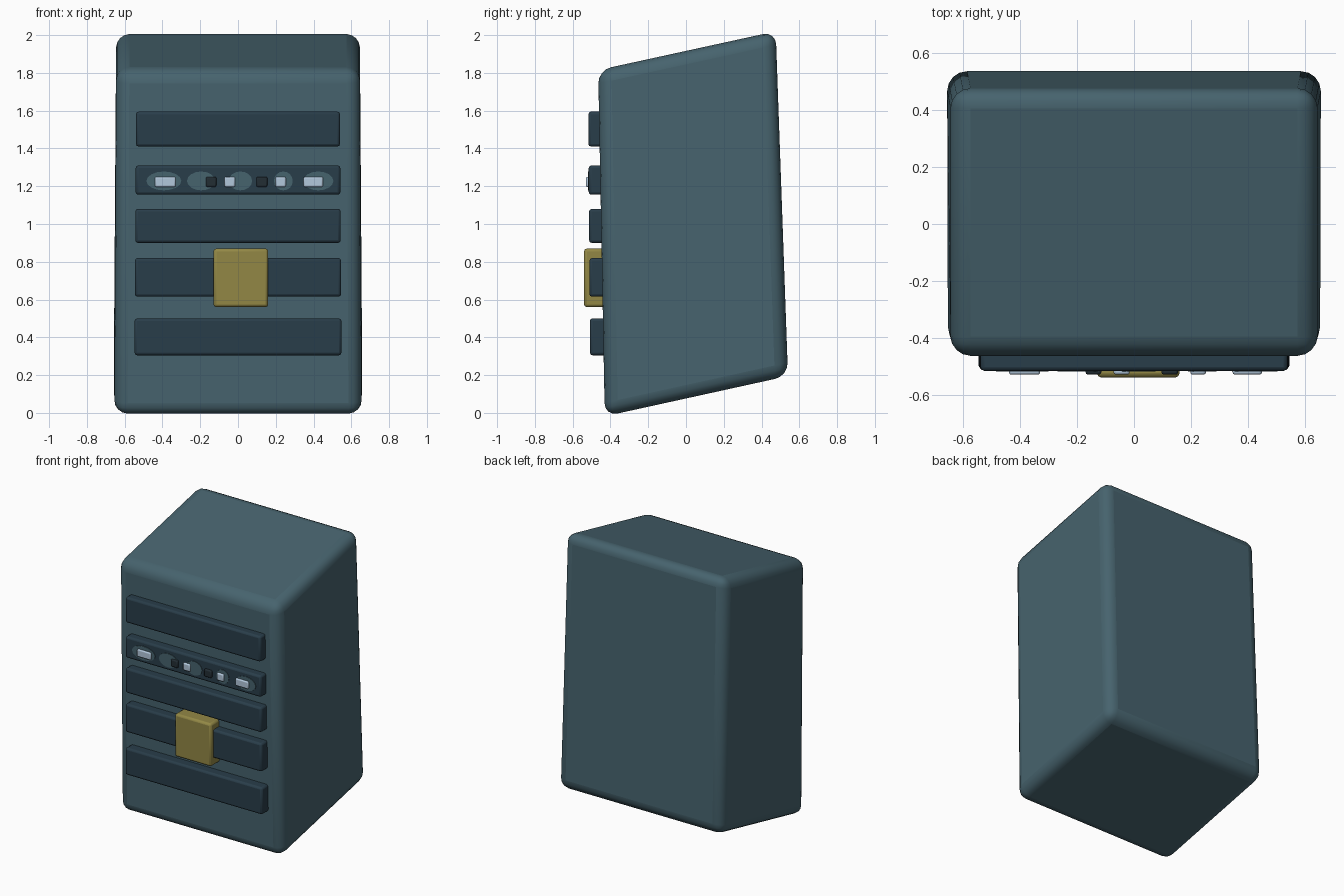
import bpy, bmesh, math
from mathutils import Matrix

cube = bpy.data.objects.get("Cube")
if cube:
    bpy.data.objects.remove(cube, do_unlink=True)


def material(name, rgb):
    m = bpy.data.materials.new(name)
    m.use_nodes = True
    m.diffuse_color = (*rgb, 1)
    m.node_tree.nodes["Principled BSDF"].inputs["Base Color"].default_value = (*rgb, 1)
    return m


SLATE = material("slate blue", (0.062, 0.125, 0.155))
NAVY = material("dark navy", (0.022, 0.047, 0.068))
GOLD = material("dull gold", (0.29, 0.245, 0.06))
SILVER = material("pale silver", (0.45, 0.58, 0.72))
BLACK = material("near black", (0.016, 0.026, 0.034))


def finish(name, bm, mat, bevel, segments=2):
    bmesh.ops.recalc_face_normals(bm, faces=bm.faces)
    me = bpy.data.meshes.new(name)
    bm.to_mesh(me)
    bm.free()
    me.materials.append(mat)
    ob = bpy.data.objects.new(name, me)
    bpy.context.collection.objects.link(ob)
    if bevel:
        mod = ob.modifiers.new("rounded edges", 'BEVEL')
        mod.width, mod.segments = bevel, segments
        mod.limit_method = 'NONE'
    bpy.ops.object.select_all(action='DESELECT')
    ob.select_set(True)
    bpy.context.view_layer.objects.active = ob
    bpy.ops.object.shade_smooth_by_angle(angle=math.radians(35))
    return ob


def box(name, x, y, z, mat, bevel):
    """Rounded box from ranges along each axis."""
    bm = bmesh.new()
    bmesh.ops.create_cube(bm, size=1)
    for v in bm.verts:
        v.co = [(lo + hi) / 2 + c * (hi - lo)
                for c, (lo, hi) in zip(v.co, (x, y, z))]
    return finish(name, bm, mat, bevel)


# Slanted cabinet body: side profile corners as (half width, y, z)
profile = [(0.655, -0.43, -0.018), (0.658, 0.54, 0.195),
           (0.645, 0.475, 2.02), (0.645, -0.465, 1.815)]
bm = bmesh.new()
left = [bm.verts.new((w, y, z)) for w, y, z in profile]
right = [bm.verts.new((-w, y, z)) for w, y, z in profile]
bm.faces.new(left)
bm.faces.new(right[::-1])
for i in range(4):
    j = (i + 1) % 4
    bm.faces.new((left[i], right[i], right[j], left[j]))
finish("cabinet_body", bm, SLATE, 0.07, 4)

# Front slats, leaning slightly with the front face
slats = [(1.41, 1.595), (1.155, 1.31), (0.90, 1.08), (0.615, 0.82), (0.305, 0.50)]
for i, (lo, hi) in enumerate(slats):
    front = -0.507 - 0.007 * lo
    half = 0.55 - 0.007 * lo
    box(f"front_slat_{i + 1}", (-half, half), (front, -0.41), (lo, hi), NAVY, 0.014)

# Gold latch over the fourth slat
box("latch", (-0.13, 0.16), (-0.54, -0.41), (0.56, 0.87), GOLD, 0.015)

# Oval plates on the control strip
for i, (lo, hi) in enumerate([(-0.485, -0.30), (-0.27, -0.12), (-0.05, 0.075),
                              (0.19, 0.29), (0.345, 0.505)]):
    bm = bmesh.new()
    bmesh.ops.create_cone(bm, cap_ends=True, segments=16, radius1=0.5,
                          radius2=0.5, depth=0.006,
                          matrix=Matrix.Rotation(math.pi / 2, 4, 'X'))
    for v in bm.verts:
        v.co = ((lo + hi) / 2 + v.co.x * (hi - lo), v.co.y - 0.516,
                1.228 + v.co.z * 0.1)
    finish(f"oval_plate_{i + 1}", bm, SLATE, 0)

# Small buttons on the control strip
buttons = [(-0.44, -0.33, SILVER), (-0.17, -0.115, BLACK), (-0.072, -0.015, SILVER),
           (0.097, 0.155, BLACK), (0.198, 0.253, SILVER), (0.347, 0.45, SILVER)]
for i, (lo, hi, mat) in enumerate(buttons):
    box(f"button_{i + 1}", (lo, hi), (-0.53, -0.50), (1.196, 1.25), mat, 0.008)
